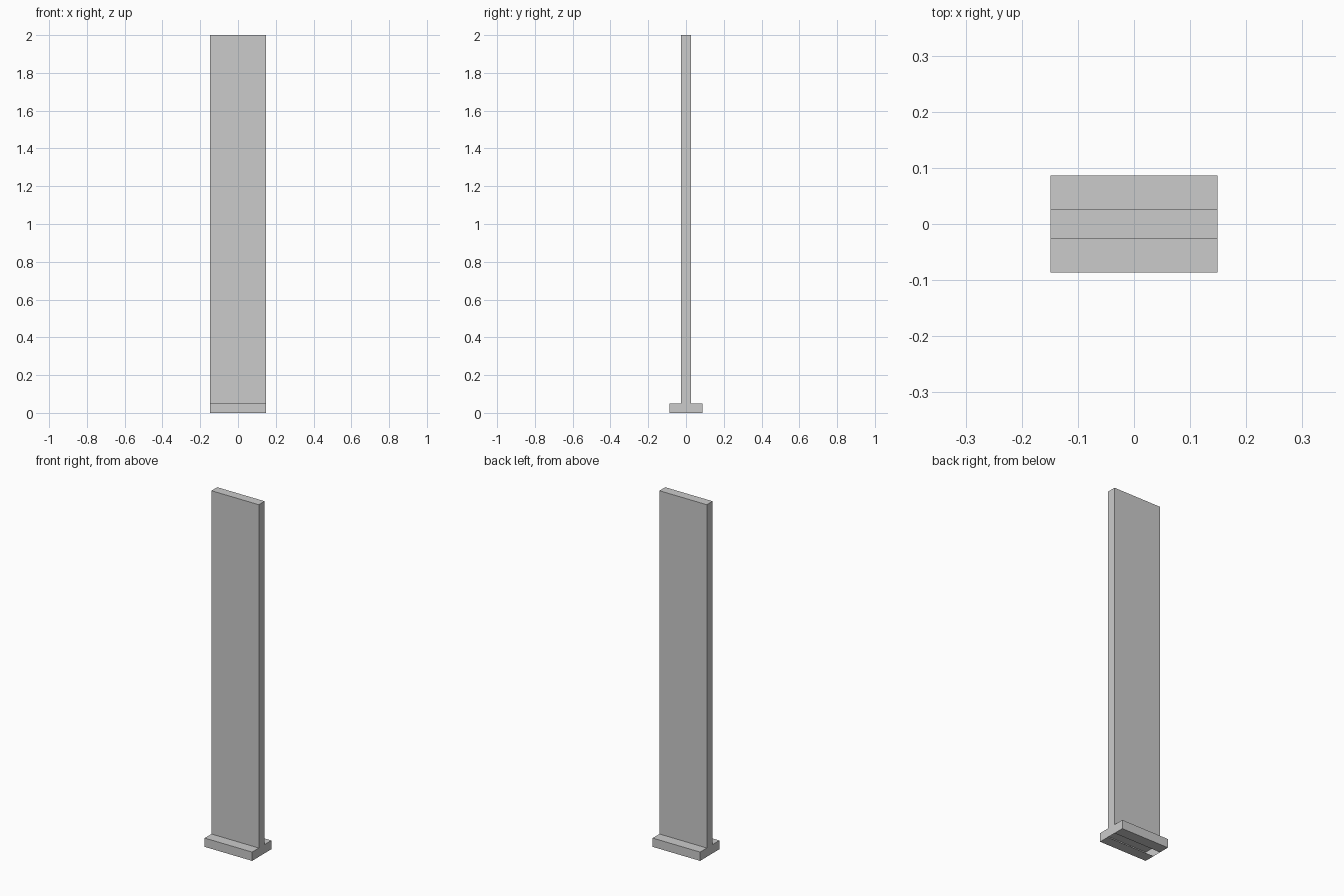
import bpy, bmesh

if "Cube" in bpy.data.objects:
    bpy.data.objects.remove(bpy.data.objects["Cube"])

HALF_X = 0.149   # half length of the extrusion
FOOT_Y = 0.0865  # half depth of the foot
WEB_Y = 0.026    # half thickness of the upright
FOOT_Z = 0.05    # foot height
TOP_Z = 2.0

# Inverted T section, listed from one lip of the open underside to the other
half = [(WEB_Y, 0), (FOOT_Y, 0), (FOOT_Y, FOOT_Z), (WEB_Y, FOOT_Z), (WEB_Y, TOP_Z)]
profile = half + [(-y, z) for y, z in reversed(half)]

bm = bmesh.new()
left = [bm.verts.new((-HALF_X, y, z)) for y, z in profile]
right = [bm.verts.new((HALF_X, y, z)) for y, z in profile]

# Long walls; the strip between the two lips stays open, the shell is hollow
for i in range(len(profile) - 1):
    bm.faces.new((left[i], left[i + 1], right[i + 1], right[i]))

# T-shaped end caps
bm.faces.new(left)
bm.faces.new(right)
bmesh.ops.recalc_face_normals(bm, faces=bm.faces[:])
bm.normal_update()
# Make sure the normals point outwards (top face looks up)
top = max(bm.faces, key=lambda f: f.calc_center_median().z)
if top.normal.z < 0:
    bmesh.ops.reverse_faces(bm, faces=bm.faces[:])

mesh = bpy.data.meshes.new("upright_panel_with_foot")
bm.to_mesh(mesh)
bm.free()

# Single plain grey
grey = bpy.data.materials.new("light_grey")
grey.diffuse_color = (0.6, 0.6, 0.6, 1)
grey.use_nodes = True
grey.node_tree.nodes["Principled BSDF"].inputs["Base Color"].default_value = grey.diffuse_color
mesh.materials.append(grey)

panel = bpy.data.objects.new("upright_panel_with_foot", mesh)
bpy.context.collection.objects.link(panel)
